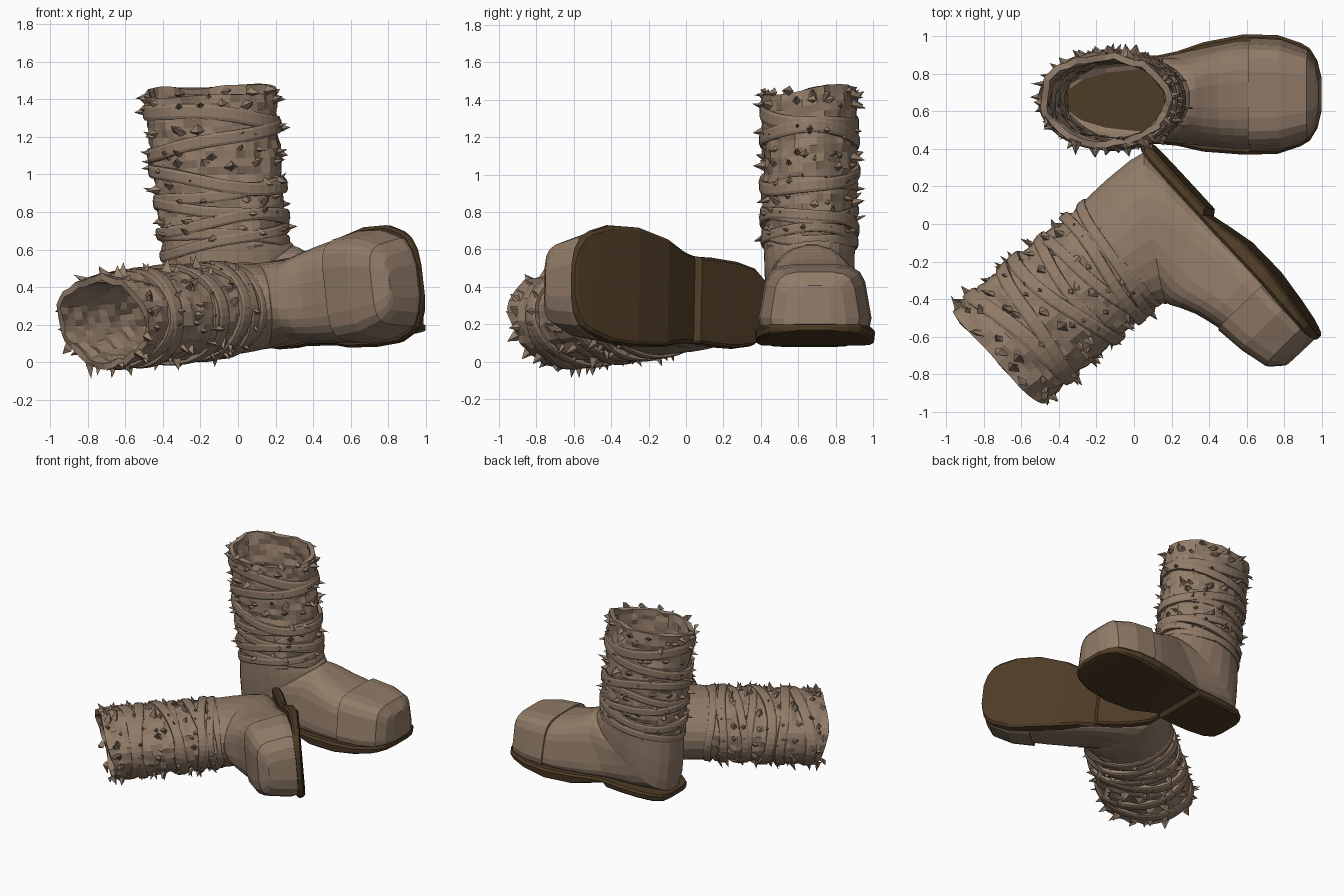
import bpy, bmesh, math, random
from mathutils import Vector, Matrix

if "Cube" in bpy.data.objects:
    bpy.data.objects.remove(bpy.data.objects["Cube"])

random.seed(7)


def material(name, rgb):
    m = bpy.data.materials.new(name)
    m.diffuse_color = (*rgb, 1)
    m.use_nodes = True
    m.node_tree.nodes["Principled BSDF"].inputs["Base Color"].default_value = m.diffuse_color
    return m


LEATHER = material("tan leather", (0.285, 0.2, 0.14))
SOLE = material("dark brown sole", (0.075, 0.044, 0.019))

# Boot frame: x towards toe, y sideways, z up, sole near z = 0.
# Standing boot is tipped back a little; the other lies on its side.
standing = Matrix.Translation((-0.11, 0.66, 0.09)) @ Matrix.Rotation(math.radians(-2.5), 4, 'Y')
toe = Vector((0.677, -0.736, 0.09)).normalized()
up = Vector((-0.736, -0.677, -0.07))
up = (up - toe * up.dot(toe)).normalized()
side = up.cross(toe)
lying = Matrix.Translation((0.262, 0.241, 0.31)) @ Matrix((toe, side, up)).transposed().to_4x4()


def place(bm, name, mat, thickness=0):
    """Put one copy of the part on each boot."""
    bmesh.ops.recalc_face_normals(bm, faces=bm.faces)
    me = bpy.data.meshes.new(name)
    bm.to_mesh(me)
    bm.free()
    me.materials.append(mat)
    for label, mtx in (("standing", standing), ("lying", lying)):
        ob = bpy.data.objects.new(label + "_" + name, me)
        bpy.context.collection.objects.link(ob)
        ob.matrix_world = mtx
        if thickness:
            s = ob.modifiers.new("thickness", 'SOLIDIFY')
            s.thickness = thickness
            s.offset = -1


def loft(bm, rings, cap_start=False, cap_end=False, closed=False):
    """Skin a list of closed point rings."""
    vs = [[bm.verts.new(p) for p in r] for r in rings]
    n = len(vs[0])
    pairs = list(zip(vs, vs[1:])) + ([(vs[-1], vs[0])] if closed else [])
    for a, b in pairs:
        for i in range(n):
            j = (i + 1) % n
            bm.faces.new((a[i], a[j], b[j], b[i]))
    if cap_start:
        bm.faces.new(vs[0])
    if cap_end:
        bm.faces.new(vs[-1])


def bend(x):
    """Slight sideways sweep of the forefoot."""
    return 0.03 * min(1, max(0, (x - 0.2) / 0.5))


def spow(v, p):
    return math.copysign(abs(v) ** p, v)


def section(px, pz, qx, qz, w, b, p_top=0.65, n=24):
    """Ring between top point P and bottom point Q; b blends round to boxy."""
    out = []
    for i in range(n):
        a = 2 * math.pi * (i + 0.5) / n
        c, s = math.cos(a), math.sin(a)
        p = 1 - b * (1 - (p_top if c > 0 else 0.35))
        t, y = spow(c, p), spow(s, p)
        y *= w * (1 - 0.2 * b * (t + 1) / 2)
        x = (px + qx) / 2 + (px - qx) / 2 * t
        out.append((x, y + bend(x), (pz + qz) / 2 + (pz - qz) / 2 * t))
    return out


# Foot upper: rings fan round the heel, then run forward to the cap
bm = bmesh.new()
foot = [(.40, .55, -.275, .52, .245, 0), (.42, .53, -.275, .30, .245, .1),
        (.43, .52, -.265, .14, .24, .15), (.43, .515, -.245, .05, .235, .2),
        (.44, .51, -.06, .04, .24, .55), (.46, .50, .2, .045, .24, .85),
        (.50, .475, .40, .04, .265, 1), (.58, .435, .58, .03, .29, 1),
        (.66, .41, .66, .03, .302, 1), (.76, .385, .76, .03, .305, 1)]
loft(bm, [section(*f) for f in foot])
place(bm, "foot_upper", LEATHER)

# Faceted toe cap
bm = bmesh.new()
cap = [(.735, .375, .735, .04, .30, 1), (.735, .40, .735, .03, .318, 1), (.90, .38, .90, .03, .308, 1),
       (1.045, .345, 1.04, .03, .25, 1), (1.09, .29, 1.085, .035, .175, 1),
       (1.105, .27, 1.103, .04, .09, 1)]
loft(bm, [section(*c, p_top=0.45, n=16) for c in cap], cap_end=True)
place(bm, "toe_cap", LEATHER)

# Sole: x, half width, bottom, top; the heel block ends in a step
bm = bmesh.new()
stations = [(-.268, .09, .01, .05), (-.245, .155, 0, .055), (-.18, .205, 0, .06), (-.05, .23, 0, .06),
            (.1, .235, 0, .06), (.215, .23, 0, .06), (.24, .23, .03, .06), (.34, .245, .005, .06),
            (.48, .285, -.025, .055), (.7, .315, -.03, .05), (.88, .31, -.01, .055),
            (1.0, .27, .005, .06), (1.05, .24, .015, .065), (1.09, .175, .022, .065),
            (1.112, .085, .03, .06)]
rings = []
for x, w, zb, zt in stations:
    half = [(w * .94, zb), (w, zb + .012), (w + .006, zt - .015), (w * .97, zt)]
    ring = half + [(-y, z) for y, z in reversed(half)]
    rings.append([(x, y + bend(x), z) for y, z in ring])
loft(bm, rings, True, True)
place(bm, "sole", SOLE)


def shaft(a, z, off=0):
    """Point on the leg of the boot at angle a and height z."""
    t = (z - 0.5) / 0.86
    back, front = -0.265 - 0.07 * t, 0.395 - 0.03 * t
    r = (front - back) / 2 + off
    return Vector(((front + back) / 2 + r * math.cos(a),
                   (0.238 + 0.012 * t + off) * math.sin(a), z))


# Rumpled leg tube, open at the top with an uneven rim
bm = bmesh.new()
rings = []
for k in range(21):
    ring = []
    for i in range(40):
        a = 2 * math.pi * i / 40
        top = 1.355 + 0.03 * math.sin(a) + 0.01 * math.sin(3 * a)
        z = 0.48 + (top - 0.48) * k / 20
        ring.append(shaft(a, z, random.uniform(-.012, .014)))
    rings.append(ring)
loft(bm, rings)
place(bm, "leg_tube", LEATHER, 0.035)

# Wrapped straps, tilted alternately so that they cross
bm = bmesh.new()
straps = [(1.21, -.05, .08), (1.09, .06, .07), (.89, -.07, .07), (.82, .04, .06),
          (.71, -.05, .06), (.64, .05, .06), (.57, -.03, .055), (.55, .06, .055)]
for k, (zc, tilt, width) in enumerate(straps):
    rings = []
    for i in range(40):
        a = 2 * math.pi * i / 40
        z = zc + tilt * math.cos(a + 0.5 * (k % 3 - 1)) + 0.008 * math.sin(3 * a + k)
        off = 0.018 + 0.005 * (k % 3)
        prof = [(-.5, -.02), (-.5, off - .006), (-.3, off), (.3, off), (.5, off - .006), (.5, -.02)]
        rings.append([shaft(a, z + width * h, o) for h, o in prof])
    loft(bm, rings, closed=True)
place(bm, "wrap_straps", LEATHER)

# Ragged pointed tufts in rows between the straps
bm = bmesh.new()
for row in (.60, .68, .765, .86, .97, 1.02, 1.14, 1.29, 1.345):
    for i in range(15):
        a = 2 * math.pi * (i + random.uniform(-.4, .4)) / 15
        z = row + random.uniform(-.03, .02)
        size = random.uniform(.018, .034)
        tip = shaft(a + random.uniform(-.1, .1), z + random.uniform(-.025, .04),
                    random.uniform(.025, .07))
        base = [shaft(a + da * size / .3, z + dz * size, -.006)
                for da, dz in ((-1.2, -.3), (0, -1), (1.2, -.2), (.2, .9))]
        vs = [bm.verts.new(p) for p in base]
        t = bm.verts.new(tip)
        bm.faces.new(vs)
        for j in range(4):
            bm.faces.new((vs[j], vs[(j + 1) % 4], t))
place(bm, "tufts", LEATHER)
